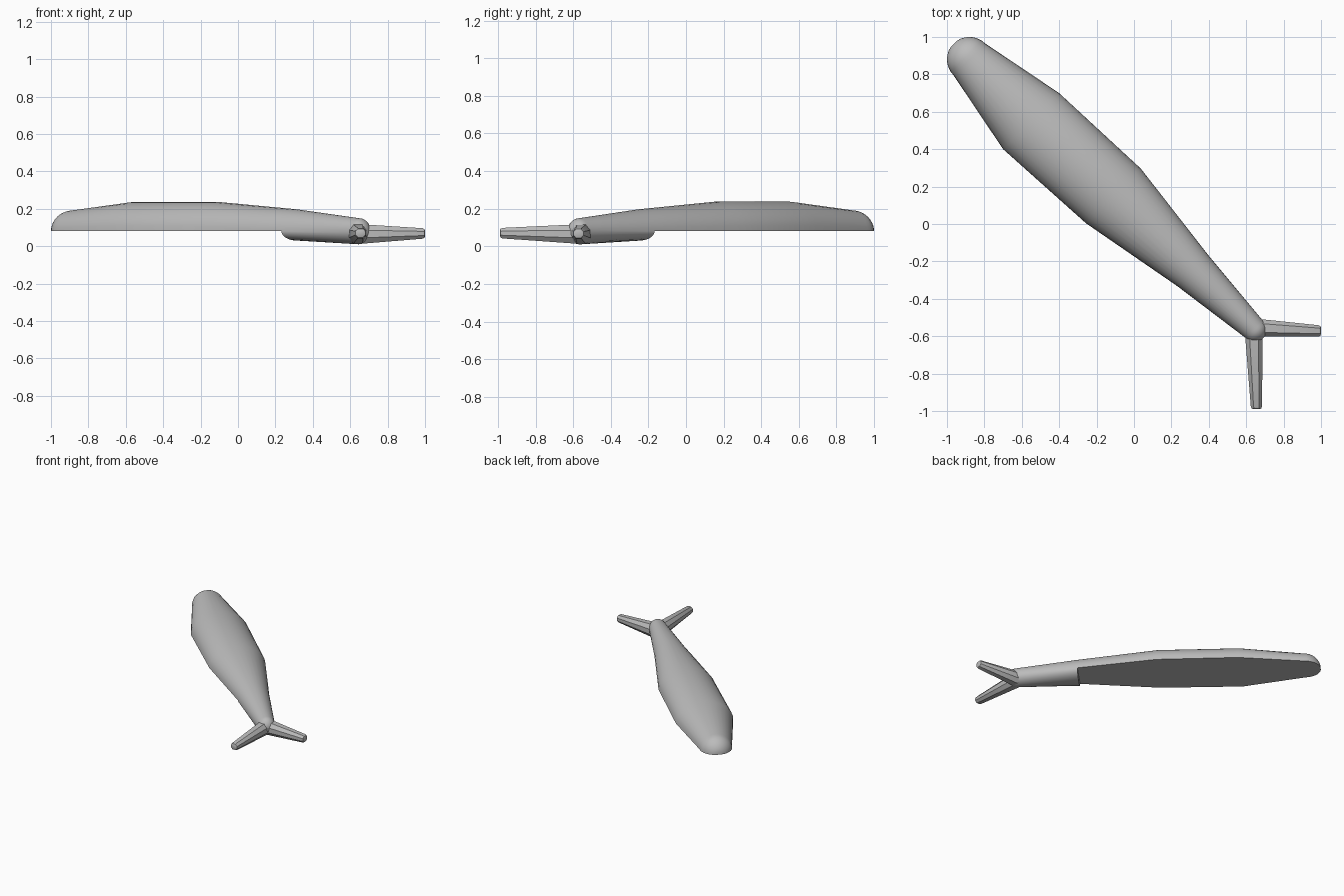
import bpy, bmesh
from math import sin, cos, pi, radians
from mathutils import Vector

cube = bpy.data.objects.get("Cube")
if cube:
    bpy.data.objects.remove(cube, do_unlink=True)

grey = bpy.data.materials.new("plain grey")
grey.use_nodes = True
grey.diffuse_color = (0.5, 0.5, 0.5, 1)
grey.node_tree.nodes["Principled BSDF"].inputs["Base Color"].default_value = (0.5, 0.5, 0.5, 1)

BASE = 0.08  # height of the flat belly


def loft(name, rings, angle):
    """Skin a list of rings and close both ends."""
    bm = bmesh.new()
    loops = [[bm.verts.new(p) for p in ring] for ring in rings]
    for a, b in zip(loops, loops[1:]):
        for i in range(len(a)):
            j = (i + 1) % len(a)
            bm.faces.new((a[i], a[j], b[j], b[i]))
    bm.faces.new(loops[0])
    bm.faces.new(loops[-1])
    bmesh.ops.remove_doubles(bm, verts=bm.verts, dist=0.0002)
    bmesh.ops.recalc_face_normals(bm, faces=bm.faces)
    mesh = bpy.data.meshes.new(name)
    bm.to_mesh(mesh)
    bm.free()
    mesh.materials.append(grey)
    ob = bpy.data.objects.new(name, mesh)
    bpy.context.collection.objects.link(ob)
    bpy.ops.object.select_all(action='DESELECT')
    ob.select_set(True)
    bpy.context.view_layer.objects.active = ob
    bpy.ops.object.shade_smooth_by_angle(angle=radians(angle))
    return ob


# Body: sections across the diagonal, flat below except at the tail
ACROSS = Vector((1, 1, 0)).normalized()
ALONG = Vector((1, -1, 0)).normalized()


def section(x, y, half_width, up, down, n=32):
    ring = []
    for i in range(n):
        a = 2 * pi * i / n
        h = up if sin(a) >= 0 else down
        ring.append(Vector((x, y, BASE)) + ACROSS * half_width * cos(a)
                    + Vector((0, 0, h * sin(a))))
    return ring


def dome(x, y, r, up, down, way):
    """Rounded end, listed from the tip inwards."""
    rings = []
    for k in range(1, 8):
        a = pi / 2 * k / 8
        c = Vector((x, y, 0)) + ALONG * way * r * cos(a)
        rings.append(section(c.x, c.y, r * sin(a), up * sin(a), down * sin(a)))
    return rings


head = (-0.88, 0.88, 0.12, 0.112, 0)
tail = (0.645, -0.565, 0.065, 0.07, 0.07)
middle = [head,
          (-0.55, 0.55, 0.212, 0.157, 0),
          (-0.11, 0.15, 0.207, 0.157, 0),
          (0.315, -0.25, 0.117, 0.117, 0),
          (0.315, -0.25, 0.117, 0.117, 0.05),
          tail]
rings = dome(*head, -1) + [section(*s) for s in middle] + dome(*tail, 1)[::-1]
loft("body", rings, 40)


# Tail fins: tapered chamfered bars with rounded tips
def fin(name, start, end, side):
    start, end, side = Vector(start), Vector(end), Vector(side)
    rings = []
    for t, w, h in ((0, 0.048, 0.052), (0.965, 0.03, 0.028),
                    (0.99, 0.026, 0.023), (1, 0.015, 0.014)):
        c = start.lerp(end, t)
        rings.append([c + side * w * u + Vector((0, 0, h * v)) for u, v in
                      ((1, 0.4), (0.5, 1), (-0.5, 1), (-1, 0.4),
                       (-1, -0.4), (-0.5, -1), (0.5, -1), (1, -0.4))])
    return loft(name, rings, 35)


fin("left_fin", (0.66, -0.555, 0.065), (1.0, -0.572, 0.068), (0, 1, 0))
fin("front_fin", (0.64, -0.57, 0.065), (0.655, -0.99, 0.07), (1, 0, 0))
